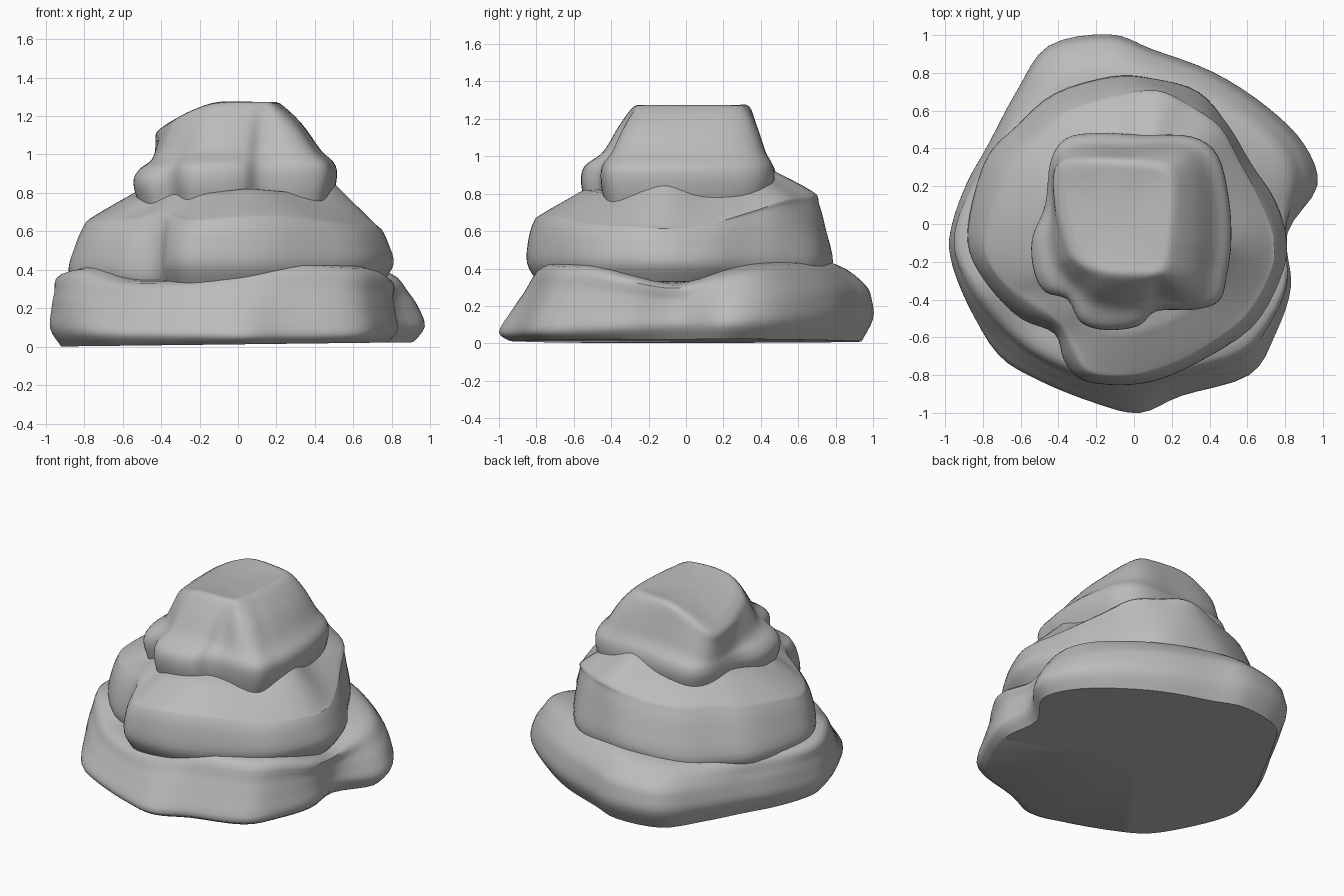
import bpy
import bmesh
from mathutils import Vector

if "Cube" in bpy.data.objects:
    bpy.data.objects.remove(bpy.data.objects["Cube"])

stone = bpy.data.materials.new("grey stone")
stone.diffuse_color = (0.5, 0.5, 0.5, 1)
stone.use_nodes = True
stone.node_tree.nodes["Principled BSDF"].inputs["Base Color"].default_value = stone.diffuse_color


def spline(a, b, c, d, t):
    """Smooth curve from b to c."""
    return 0.5 * (2 * b + (c - a) * t + (2 * a - 5 * b + 4 * c - d) * t ** 2
                  + (3 * b - a - 3 * c + d) * t ** 3)


def shrink(ring, f, dz):
    c = sum(ring, Vector()) / len(ring)
    return [Vector((c.x + (p.x - c.x) * f, c.y + (p.y - c.y) * f, p.z + dz)) for p in ring]


def rock(name, low, high, profile, fullness, under, cap, steps=4):
    """Loft from an underside ring over the widest ring and shoulder rim to a cap."""
    rings = [under]
    for t, s in profile:
        rings.append([Vector((*l.lerp(h, t ** fullness(l)).xy, l.z + (h.z - l.z) * s))
                      for l, h in zip(low, high)])
    rings.append(cap)
    # round off each outline
    n = len(low)
    fine = [[spline(r[i - 1], r[i], r[(i + 1) % n], r[(i + 2) % n], k / steps)
             for i in range(n) for k in range(steps)] for r in rings]
    # round off from bottom to top
    last = len(fine) - 1
    rows = []
    for j in range(last):
        near = (fine[max(j - 1, 0)], fine[j], fine[j + 1], fine[min(j + 2, last)])
        for k in range(steps):
            rows.append([spline(*q, k / steps) for q in zip(*near)])
    rows.append(fine[-1])

    bm = bmesh.new()
    grid = [[bm.verts.new(p) for p in row] for row in rows]
    m = n * steps
    for a, b in zip(grid, grid[1:]):
        for i in range(m):
            k = (i + 1) % m
            bm.faces.new((a[i], a[k], b[k], b[i]))
    for row in (grid[0], grid[-1]):
        mid = bm.verts.new(sum((v.co for v in row), Vector()) / m)
        for i in range(m):
            bm.faces.new((row[i], row[(i + 1) % m], mid))
    bmesh.ops.recalc_face_normals(bm, faces=bm.faces)
    mesh = bpy.data.meshes.new(name)
    bm.to_mesh(mesh)
    bm.free()
    mesh.materials.append(stone)
    ob = bpy.data.objects.new(name, mesh)
    bpy.context.collection.objects.link(ob)
    bpy.ops.object.select_all(action='DESELECT')
    ob.select_set(True)
    bpy.context.view_layer.objects.active = ob
    bpy.ops.object.shade_smooth_by_angle(angle=0.7)


# Base slab: widest outline x, y, then shoulder x, y, z
base = [
    (.97, .20, .80, .22, .37), (.90, .42, .74, .38, .40), (.70, .62, .58, .52, .42),
    (.42, .80, .34, .66, .43), (.10, .92, .06, .77, .43), (-.13, 1.0, -.14, .82, .41),
    (-.45, .94, -.38, .77, .39), (-.62, .70, -.53, .61, .38), (-.77, .42, -.70, .39, .37),
    (-.88, .22, -.82, .19, .37), (-.96, 0, -.91, 0, .37), (-.97, -.17, -.91, -.17, .38),
    (-.88, -.42, -.80, -.36, .40), (-.72, -.69, -.62, -.56, .34), (-.50, -.83, -.45, -.68, .33),
    (-.20, -.95, -.20, -.78, .34), (.03, -1.0, .02, -.78, .38), (.25, -.91, .25, -.75, .42),
    (.61, -.80, .55, -.66, .41), (.75, -.58, .70, -.50, .40), (.83, -.33, .79, -.30, .35),
    (.81, -.05, .78, -.05, .31)]
low = [Vector((a, b, .095 + .035 * b)) for a, b, *_ in base]
high = [Vector(r[2:]) for r in base]
under = [Vector((p.x, p.y, .012 + .012 * p.x)) for p in shrink(low, .94, 0)]
rock("base_slab", low, high, [(0, 0), (.3, .35), (.6, .65), (1, 1)],
     lambda p: 1 + 1.9 * max(0, p.y) + (p.x < -.85), under, shrink(high, .72, .02))

# Middle boulder with a bulging left lobe
middle = [
    (.81, -.10, .71, -.10, .64), (.75, .12, .64, .12, .66), (.62, .32, .54, .32, .72),
    (.50, .52, .44, .50, .78), (.34, .70, .28, .60, .80), (.10, .77, .12, .68, .81),
    (-.12, .78, -.12, .64, .76), (-.42, .69, -.36, .56, .74), (-.62, .52, -.50, .42, .74),
    (-.78, .35, -.63, .28, .72), (-.87, .05, -.73, .05, .69), (-.87, -.15, -.76, -.15, .66),
    (-.76, -.34, -.66, -.30, .67), (-.60, -.50, -.50, -.38, .70), (-.42, -.58, -.38, -.50, .72),
    (-.37, -.72, -.30, -.60, .70), (-.28, -.82, -.22, -.74, .68), (-.10, -.85, -.06, -.77, .69),
    (.10, -.83, .10, -.74, .70), (.32, -.74, .30, -.66, .69), (.62, -.55, .54, -.48, .66),
    (.77, -.30, .68, -.27, .65)]
low = [Vector((a, b, .39 if a < -.4 else .43)) for a, b, *_ in middle]
high = [Vector(r[2:]) for r in middle]
cap = shrink(high, .7, .12)
for p in cap:  # ridge on the right side
    p.z += .45 * max(0, p.x - .25) * max(0, 1 - abs(p.y + .1) / .4)
rock("middle_boulder", low, high, [(0, 0), (.33, .5), (.68, .85), (1, 1)],
     lambda p: 1 + max(0, -p.y * 1.2), shrink(low, .93, -.1), cap)

# Top boulder: widest outline x, y, then flat crown x, y
top = [
    (.51, -.10, .21, -.05), (.50, .12, .22, .15), (.44, .36, .20, .28), (.30, .46, .12, .32),
    (.05, .47, -.10, .34), (-.20, .48, -.25, .34), (-.36, .45, -.37, .32),
    (-.44, .33, -.42, .25), (-.47, .10, -.41, .08), (-.54, -.08, -.38, -.03),
    (-.53, -.25, -.34, -.15), (-.47, -.36, -.30, -.20), (-.35, -.40, -.24, -.24),
    (-.28, -.52, -.15, -.27), (-.15, -.56, -.04, -.28), (.02, -.54, .06, -.28),
    (.12, -.46, .13, -.27), (.32, -.45, .17, -.25), (.45, -.40, .19, -.20),
    (.49, -.25, .20, -.12)]


def crown(x):
    """Crown height, falling away to the left."""
    d = max(0, -x - .1)
    return 1.264 - .2 * d - .8 * d * d


low = [Vector((a, b, .85)) for a, b, *_ in top]
high = [Vector((x, y, crown(x))) for _, _, x, y in top]
cap = [Vector((p.x, p.y, crown(p.x) + .006)) for p in shrink(high, .8, 0)]
rock("top_boulder", low, high, [(0, 0), (.06, .23), (.42, .42), (.72, .75), (1, 1)],
     lambda p: 1.5 if p.x > .25 else .65 if p.x < -.45 else 1, shrink(low, .94, -.12), cap)
